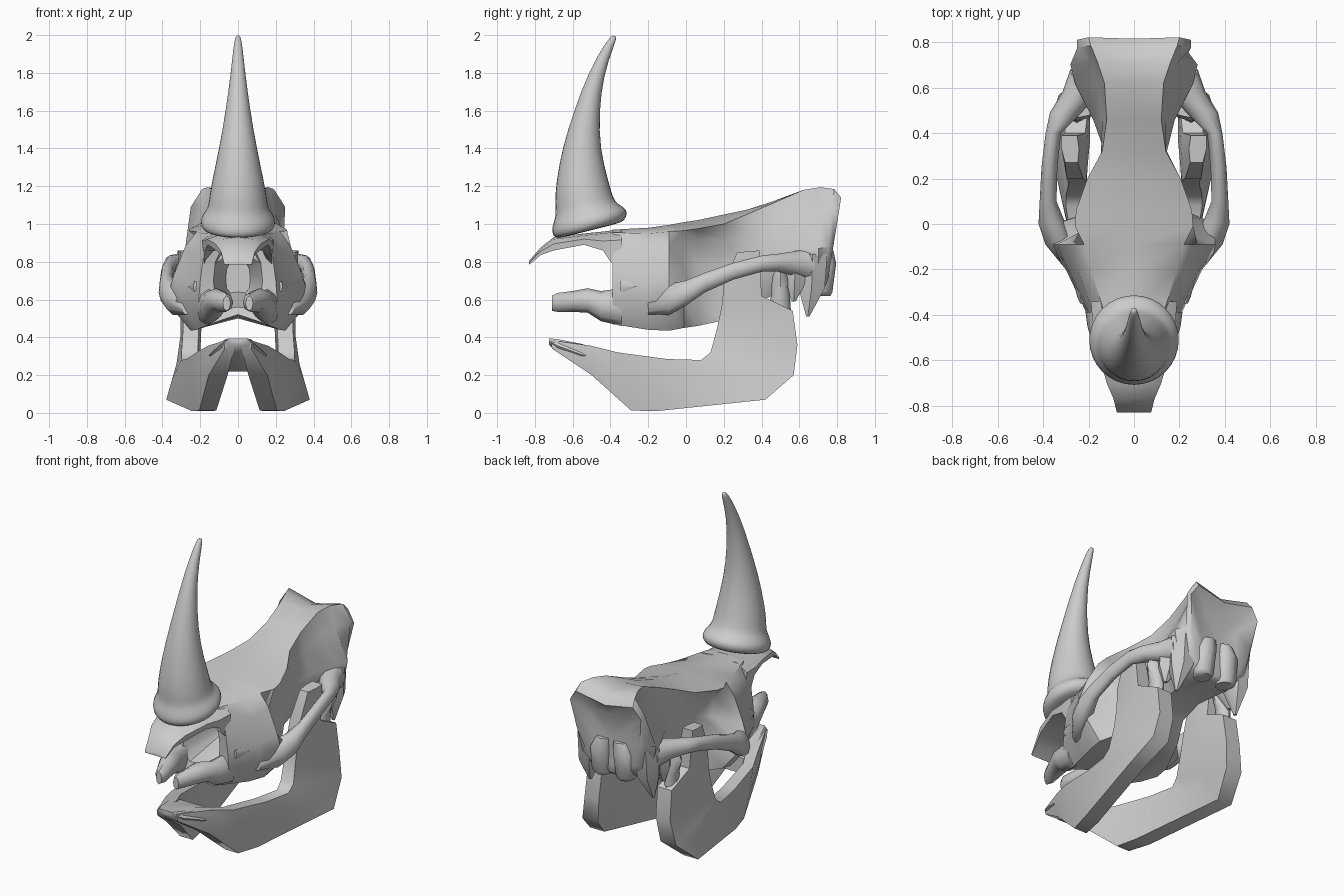
import bpy
import bmesh
import math
from mathutils import Vector

default_cube = bpy.data.objects.get("Cube")
if default_cube:
    bpy.data.objects.remove(default_cube, do_unlink=True)

bone = bpy.data.materials.new("bone grey")
bone.use_nodes = True
bone.diffuse_color = (0.6, 0.6, 0.6, 1)
bone.node_tree.nodes["Principled BSDF"].inputs["Base Color"].default_value = bone.diffuse_color


def loft(name, rings, mirror=False, subdivide=0, crease_angle=50):
    """Skin a series of matching rings and close both ends with a fan."""
    bm = bmesh.new()
    loops = [[bm.verts.new(point) for point in ring] for ring in rings]
    count = len(loops[0])
    for first, second in zip(loops, loops[1:]):
        for i in range(count):
            j = (i + 1) % count
            bm.faces.new((first[i], first[j], second[j], second[i]))
    for loop in (loops[0], loops[-1]):
        middle = bm.verts.new(sum((v.co for v in loop), Vector()) / count)
        for i in range(count):
            bm.faces.new((loop[i], loop[(i + 1) % count], middle))
    bmesh.ops.recalc_face_normals(bm, faces=bm.faces)
    mesh = bpy.data.meshes.new(name)
    bm.to_mesh(mesh)
    bm.free()
    mesh.materials.append(bone)
    mesh.shade_smooth()
    mesh.set_sharp_from_angle(angle=math.radians(crease_angle))
    obj = bpy.data.objects.new(name, mesh)
    bpy.context.collection.objects.link(obj)
    if mirror:
        obj.modifiers.new("Mirror", "MIRROR").use_clip = False
    if subdivide:
        obj.modifiers.new("Subdivision", "SUBSURF").levels = subdivide
        obj.modifiers["Subdivision"].render_levels = subdivide


def symmetric(y, half, lean=0.0):
    """Full cross-section from a half section running top to bottom."""
    top = half[0][1]
    right = [Vector((x, y - lean * (top - z), z)) for x, z in half]
    left = [Vector((-p.x, p.y, p.z)) for p in reversed(right[1:-1])]
    return right + left


def tube(stations, sides=8):
    """Rings in the xz plane: centre x, y, z, half width, half height."""
    turns = [math.tau * i / sides for i in range(sides)]
    return [[Vector((x + w * math.cos(a), y, z + h * math.sin(a))) for a in turns]
            for x, y, z, w, h in stations]


def post(stations, sides=8):
    """Rings in the xy plane: centre x, y, z, half width, half depth."""
    turns = [math.tau * i / sides for i in range(sides)]
    return [[Vector((x + w * math.cos(a), y + d * math.sin(a), z)) for a in turns]
            for x, y, z, w, d in stations]


def blade(stations):
    """Flat plate rings between an outer edge point and an inner edge point."""
    rings = []
    for outer, inner, thickness in stations:
        a, b = Vector(outer), Vector(inner)
        side = Vector((thickness / 2, 0, 0))
        m = (a + b) / 2
        rings.append([a - side, m - side * 1.1, b - side * 0.8,
                      b + side * 0.8, m + side * 1.1, a + side])
    return rings


# Horn: flared collar, then a backward-curving taper
horn_stations = [
    (-.51, .965, .15, .25), (-.51, .97, .19, .25), (-.51, 1.01, .208, .25),
    (-.515, 1.05, .19, .22), (-.525, 1.08, .165, .16), (-.54, 1.12, .158, .1),
    (-.55, 1.22, .142, .05), (-.555, 1.4, .102, -.05), (-.525, 1.6, .066, -.15),
    (-.475, 1.8, .039, -.3), (-.405, 1.95, .023, -.4), (-.378, 1.995, .013, -.4),
]
horn_rings = []
for y, z, radius, tilt in horn_stations:
    ring = []
    for i in range(16):
        a = math.tau * i / 16
        back = radius * math.sin(a)
        ring.append(Vector((radius * math.cos(a), y + back, z + back * tilt)))
    horn_rings.append(ring)
loft("horn", horn_rings, subdivide=1, crease_angle=180)

# Face: nasal cavity folded inside, then muzzle widening to the cheeks
cavity = [(0, .90), (.08, .88), (.12, .8), (.13, .7), (.12, .6), (.08, .55), (0, .56)]
face = [
    symmetric(-.12, [(x * .5, .72 + (z - .72) * .5) for x, z in cavity]),
    symmetric(-.37, cavity),
    symmetric(-.39, [(0, .97), (.13, .955), (.18, .85), (.20, .7), (.21, .57), (.15, .47), (0, .52)]),
    symmetric(-.20, [(0, .98), (.19, .95), (.25, .85), (.29, .7), (.30, .59), (.22, .44), (0, .51)]),
    symmetric(-.09, [(0, .995), (.22, .96), (.28, .88), (.34, .73), (.38, .59), (.25, .435), (0, .5)]),
    symmetric(-.01, [(0, 1.01), (.26, .965), (.19, .9), (.18, .76), (.385, .61), (.25, .45), (0, .5)]),
]
# Braincase: narrow waist flaring to the rear crest, saddle between the crest tips
braincase = [
    symmetric(.06, [(0, 1.02), (.255, .975), (.16, .92), (.15, .78), (.17, .6), (.22, .46), (0, .5)]),
    symmetric(.2, [(0, 1.05), (.205, 1.0), (.16, .92), (.13, .78), (.12, .64), (.16, .49), (0, .52)]),
    symmetric(.32, [(0, 1.075), (.14, 1.05), (.145, .95), (.13, .8), (.12, .68), (.1, .57), (0, .57)]),
    symmetric(.46, [(0, 1.12), (.12, 1.11), (.14, 1.0), (.18, .86), (.18, .74), (.1, .62), (0, .62)]),
    symmetric(.62, [(0, 1.17), (.13, 1.18), (.16, 1.05), (.26, .87), (.24, .72), (.13, .63), (0, .63)]),
    symmetric(.71, [(0, 1.16), (.16, 1.195), (.19, 1.07), (.28, .87), (.25, .70), (.13, .63), (0, .63)], .03),
    symmetric(.78, [(0, 1.14), (.19, 1.185), (.25, 1.09), (.24, .88), (.21, .72), (.12, .64), (0, .63)], .1),
    symmetric(.815, [(0, 1.10), (.20, 1.14), (.25, 1.07), (.22, .88), (.17, .74), (.1, .66), (0, .65)], .16),
    symmetric(.76, [(0, 1.02), (.1, 1.03), (.14, .98), (.13, .87), (.1, .78), (.06, .7), (0, .7)], .05),
]
loft("skull", face + braincase)

# Nasal bone: thin arched roof reaching forward under the horn
nasal_rings = []
for y, top, width, low in [(-.34, .97, .19, .74), (-.40, .965, .185, .80), (-.44, .96, .18, .86),
                           (-.54, .95, .165, .89), (-.70, .93, .12, .86), (-.77, .875, .09, .835),
                           (-.83, .805, .075, .785)]:
    under = max(low, .86) if top > .9 else low
    nasal_rings.append(symmetric(y, [(0, top), (width * .65, top - .01), (width, (top + under) / 2),
                                     (width * .97, low), (width * .7, under), (0, under)]))
loft("nasal_bone", nasal_rings)

# Front upper jaw prongs and the small spur beside the nose opening
loft("upper_jaw_prong", tube([
    (.06, -.71, .58, .02, .04), (.065, -.68, .585, .04, .05), (.09, -.60, .59, .055, .055),
    (.115, -.52, .595, .07, .065), (.14, -.45, .565, .065, .08), (.16, -.34, .56, .06, .1)]), mirror=True)
loft("face_spur", tube([
    (.225, -.35, .67, .012, .03), (.23, -.32, .67, .02, .03), (.24, -.24, .67, .03, .03)], 5), mirror=True)

# Cheek arches sweeping back to the ear region
loft("cheek_arch", tube([
    (.27, -.20, .56, .03, .04), (.325, -.09, .60, .065, .085), (.36, -.0, .635, .06, .07),
    (.378, .1, .69, .037, .055), (.372, .25, .75, .035, .047), (.355, .4, .79, .034, .045),
    (.30, .49, .795, .07, .05), (.235, .58, .79, .08, .07), (.20, .68, .78, .08, .10)], 10), mirror=True)

# Ear mass with processes hanging below it, and the neck joint knobs
loft("jaw_joint_process", post([
    (.21, .58, .80, .075, .08), (.22, .575, .69, .07, .07), (.24, .57, .59, .012, .012)], 6), mirror=True)
loft("ear_process", post([
    (.20, .67, .84, .08, .09), (.205, .665, .66, .07, .08), (.22, .645, .51, .01, .01)], 6), mirror=True)
loft("neck_knob", post([
    (.08, .71, .62, .05, .055), (.085, .72, .64, .065, .055), (.08, .735, .79, .07, .06),
    (.06, .73, .86, .05, .05)]), mirror=True)

# Lower jaw: body sweeping back, then rising to the front blade of the joint
loft("lower_jaw", blade([
    ((.045, -.71, .34), (.045, -.715, .385), .05),
    ((.105, -.50, .20), (.12, -.50, .355), .10),
    ((.16, -.29, .012), (.185, -.36, .32), .09),
    ((.195, -.15, .01), (.23, -.10, .285), .10),
    ((.33, .42, .07), (.26, .08, .28), .10),
    ((.275, .57, .20), (.255, .13, .32), .11),
    ((.25, .59, .36), (.25, .165, .45), .10),
    ((.245, .565, .54), (.25, .19, .57), .10),
    ((.26, .40, .62), (.26, .20, .68), .09),
    ((.285, .39, .86), (.275, .27, .85), .07)]), mirror=True)
loft("jaw_joint", post([
    (.25, .49, .48, .03, .07), (.25, .50, .62, .04, .05), (.245, .50, .71, .075, .045),
    (.24, .50, .76, .06, .03)]), mirror=True)

# Chin plate joining both jaw halves
chin = []
for y, top, bottom, width in [(-.725, .395, .36, .065), (-.68, .39, .32, .095),
                              (-.55, .365, .25, .15), (-.42, .32, .22, .17)]:
    chin.append(symmetric(y, [(0, top), (width * .7, top), (width, (top + bottom) / 2),
                              (width * .7, bottom), (0, bottom)]))
loft("chin_plate", chin)
